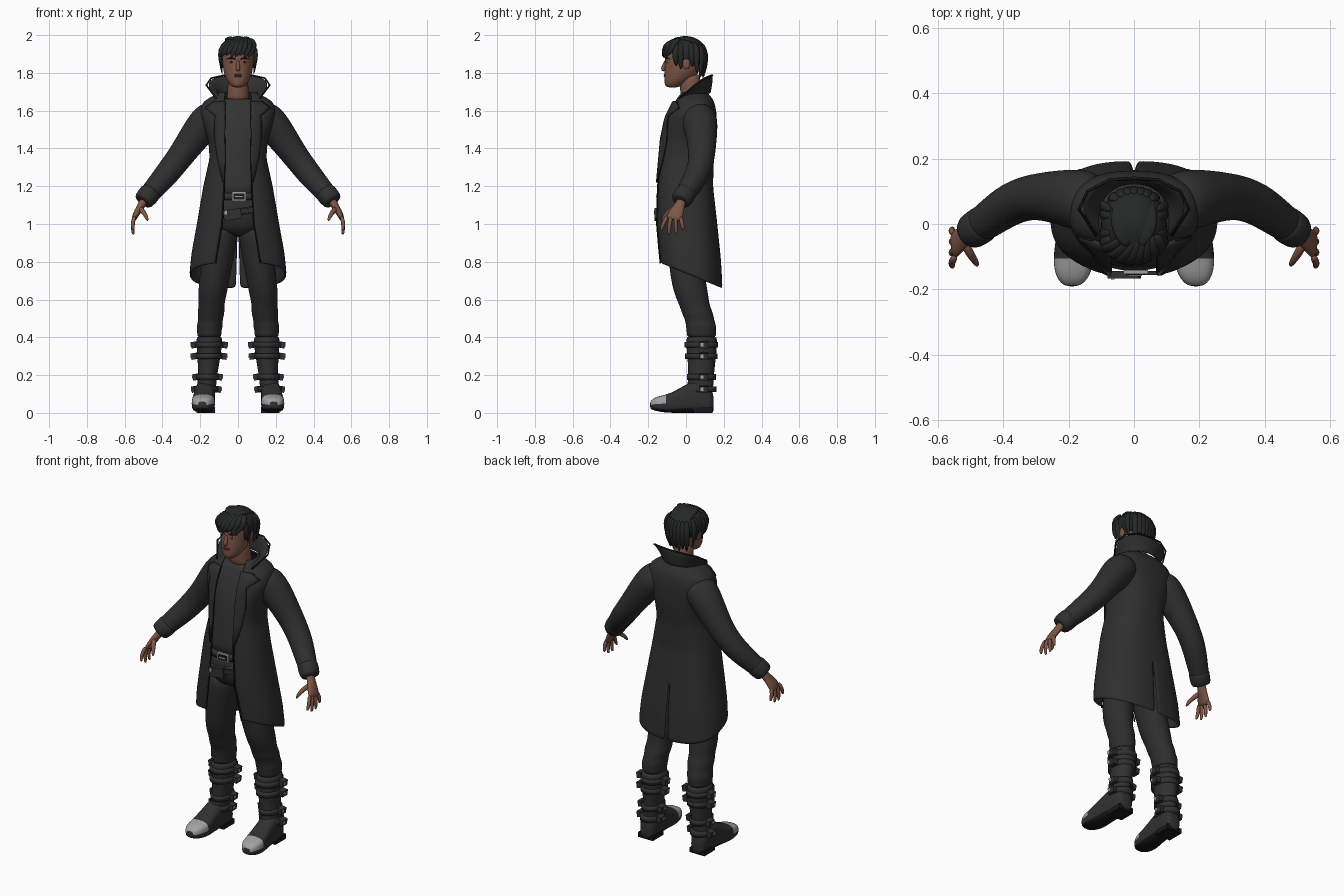
import bpy, bmesh, math
from mathutils import Vector, Matrix

if "Cube" in bpy.data.objects:
    bpy.data.objects.remove(bpy.data.objects["Cube"])


def material(name, r, g=None, b=None):
    m = bpy.data.materials.new(name)
    m.use_nodes = True
    col = (r, r if g is None else g, r if b is None else b, 1)
    m.diffuse_color = col
    bsdf = m.node_tree.nodes["Principled BSDF"]
    bsdf.inputs["Base Color"].default_value = col
    bsdf.inputs["Roughness"].default_value = 0.8
    return m


COAT = material("coat charcoal", 0.028)
SHIRT = material("shirt grey", 0.033)
TROUSER = material("trouser charcoal", 0.026)
BOOT = material("boot leather", 0.030)
HAIR = material("hair black", 0.019, 0.020, 0.020)
SKIN = material("skin brown", 0.21, 0.092, 0.062)
TRIM = material("dark trim", 0.009)
METAL = material("pale metal", 0.36)
LIP = material("lip brown", 0.16, 0.058, 0.046)
EYE = material("eye white", 0.42)


def finish(name, bm, mats, mirror=False, sub=0, thick=0, smooth=True, rule=None):
    bmesh.ops.recalc_face_normals(bm, faces=bm.faces)
    for f in bm.faces:
        f.smooth = smooth
        if rule:
            f.material_index = rule(f.calc_center_median())
    me = bpy.data.meshes.new(name)
    bm.to_mesh(me)
    bm.free()
    for m in mats:
        me.materials.append(m)
    ob = bpy.data.objects.new(name, me)
    bpy.context.collection.objects.link(ob)
    if mirror:
        ob.modifiers.new("mirror", 'MIRROR')
    if thick:
        s = ob.modifiers.new("thickness", 'SOLIDIFY')
        s.thickness, s.offset = thick, 0
    if sub:
        s = ob.modifiers.new("smooth", 'SUBSURF')
        s.levels = s.render_levels = sub
    return ob


def loft(name, rings, mats, closed=True, **kw):
    """Bridge rows of points; closed rows become capped tubes."""
    bm = bmesh.new()
    rows = [[bm.verts.new(p) for p in r] for r in rings]
    n = len(rows[0])
    for a, b in zip(rows, rows[1:]):
        for i in range(n if closed else n - 1):
            j = (i + 1) % n
            bm.faces.new((a[i], a[j], b[j], b[i]))
    if closed:
        bm.faces.new(rows[0])
        bm.faces.new(rows[-1])
    return finish(name, bm, mats, **kw)


def ellipses(name, keys, mat, n=20, **kw):
    """Loft of horizontal ellipses given as z, centre x, centre y, radius x, radius y."""
    angs = [2 * math.pi * i / n for i in range(n)]
    return loft(name, [[(cx + rx * math.sin(a), cy - ry * math.cos(a), z) for a in angs]
                       for z, cx, cy, rx, ry in keys], [mat], **kw)


def tube(name, pts, radii, mat, ref=(0, 1, 0), n=12, **kw):
    """Tube along points; a radius pair gives (across, along ref)."""
    pts = [Vector(p) for p in pts]
    rings = []
    for i, p in enumerate(pts):
        d = pts[min(i + 1, len(pts) - 1)] - pts[max(i - 1, 0)]
        u = d.cross(Vector(ref)).normalized()
        v = d.cross(u).normalized()
        r = radii[i] if isinstance(radii, (list, tuple)) else radii
        a, b = r if isinstance(r, tuple) else (r, r)
        rings.append([p + u * a * math.cos(t) + v * b * math.sin(t)
                      for t in (2 * math.pi * k / n for k in range(n))])
    return loft(name, rings, [mat], **kw)


def box(name, loc, size, mat, rot=0, **kw):
    bm = bmesh.new()
    m = Matrix.Translation(loc) @ Matrix.Rotation(rot, 4, 'Y') @ Matrix.Diagonal((*size, 1))
    bmesh.ops.create_cube(bm, size=1, matrix=m)
    return finish(name, bm, [mat], smooth=False, **kw)


def ball(name, loc, size, mat, keep=None, **kw):
    bm = bmesh.new()
    bmesh.ops.create_uvsphere(bm, u_segments=28, v_segments=18, radius=1,
                              matrix=Matrix.Translation(loc) @ Matrix.Diagonal((*size, 1)))
    if keep:
        bad = [f for f in bm.faces if not keep(f.calc_center_median())]
        bmesh.ops.delete(bm, geom=bad, context='FACES')
    return finish(name, bm, [mat], **kw)


def spow(v, p):
    return math.copysign(abs(v) ** p, v)


# Torso sections: z, half width, front y, back y, half opening
BODY = [(1.70, .085, -.03, .10, .065), (1.675, .125, -.045, .125, .07), (1.645, .185, -.06, .145, .07),
        (1.58, .195, -.095, .157, .072), (1.50, .172, -.12, .157, .073), (1.45, .152, -.13, .155, .073),
        (1.35, .144, -.14, .142, .072), (1.2, .178, -.15, .137, .074), (1.0, .212, -.155, .16, .085),
        (.8, .24, -.147, .18, .105), (.65, .252, -.14, .188, .12)]
P = 0.8


def section(z):
    for a, b in zip(BODY, BODY[1:]):
        if z >= b[0]:
            k = (a[0] - z) / (a[0] - b[0])
            return [p + (q - p) * k for p, q in zip(a, b)][1:]
    return BODY[-1][1:]


def around(z, t, rx, yf, yb):
    return (rx * spow(math.sin(t), P), (yf + yb) / 2 - (yb - yf) / 2 * spow(math.cos(t), P), z)


def front_y(x, z):
    rx, yf, yb, gap = section(z)
    t = math.asin(min(1, (x / rx) ** (1 / P)))
    return around(z, t, rx, yf, yb)[1]


# Coat: half shell with sloping hem and a back slit, mirrored
rows = []
for z in [1.70, 1.675, 1.645, 1.61] + [1.58 - .93 * i / 24 for i in range(25)]:
    rx, yf, yb, gap = section(z)
    t0 = math.asin((gap / rx) ** (1 / P))
    row = []
    for i in range(25):
        x, y, _ = around(z, t0 + (math.pi - t0) * i / 24, rx, yf, yb)
        if i == 24:
            x = max(0, .98 - z) * .03
        hem = .795 - .135 * (y + .14) / .328
        row.append((x, y, z if z > 1 else 1 - (1 - z) * (1 - hem) / .35))
    rows.append(row)
loft("coat", rows, [COAT], closed=False, mirror=True, thick=.012, sub=1)
tube("coat_edge_trim", [Vector(r[0]) + Vector((-.002, -.006, 0)) for r in rows[2:]], .004, TRIM,
     n=6, ref=(1, 0, 0), mirror=True)

# Lapels with notch
outer = [(1.65, .125), (1.615, .172), (1.575, .118), (1.54, .122), (1.45, .122), (1.35, .108), (1.22, .078)]
lap = [[(x, front_y(x, z) - .013, z) for x in (g + (w - g) * i / 5 for i in range(6))]
       for z, w in outer for g in [section(z)[3] - .003]]
loft("lapel", lap, [COAT], closed=False, mirror=True, thick=.008)
tube("lapel_trim", [r[-1] for r in lap], .004, TRIM, n=6, mirror=True)

# Flared standing collar
low = [(.07, -.065, 1.64), (.105, .0, 1.67), (.105, .07, 1.685), (.06, .118, 1.69), (0, .128, 1.69)]
top = [(.115, -.035, 1.665), (.168, .045, 1.735), (.142, .10, 1.772), (.075, .135, 1.787), (0, .14, 1.787)]
mid = [(Vector(a) * .55 + Vector(b) * .45) * 1 - Vector((.008, 0, 0)) * (a[0] > 0) for a, b in zip(low, top)]
loft("collar", [low, mid, top], [COAT], closed=False, mirror=True, thick=.013, sub=2)
tube("collar_trim", top, .005, TRIM, n=6, ref=(0, 0, 1), mirror=True)

# Sleeves and cuffs
tube("sleeve", [(.10, .06, 1.575), (.15, .07, 1.56), (.20, .08, 1.505), (.275, .085, 1.40), (.33, .08, 1.325),
                (.385, .058, 1.255), (.45, .01, 1.18), (.50, -.025, 1.125)],
     [.075, .098, .09, .075, .069, .066, .057, .05], COAT, n=16, mirror=True, sub=2)
tube("cuff", [(.455, .006, 1.175), (.462, .001, 1.167), (.502, -.027, 1.122), (.505, -.029, 1.118)],
     [.052, .06, .056, .045], COAT, n=16, mirror=True, sub=1)

# Shirt, hips and belts
angles = [2 * math.pi * i / 32 for i in range(32)]
shirt = [[around(1.668, t, .07, -.035, .09) for t in angles]]
for z in (1.645, 1.6, 1.5, 1.4, 1.3, 1.2, 1.13):
    rx, yf, yb, g = section(z)
    shirt.append([around(z, t, rx - .025, yf + .016, yb - .02) for t in angles])
loft("shirt", shirt, [SHIRT], sub=1)
loft("hips", [[around(z, t, rx, yf, yb) for t in angles] for z, rx, yf, yb in
              ((1.17, .135, -.125, .1), (1.05, .15, -.132, .11), (.98, .145, -.122, .11), (.93, .08, -.07, .08))],
     [TROUSER], sub=1)
for name, zc, tilt in (("belt", 1.145, 0), ("hip_belt", 1.065, .16)):
    loft(name, [[(x, y, z + tilt * x) for x, y, z in (around(zc + h, t, .152, -.142, .112) for t in angles)]
                for h in (-.018, .018)], [BOOT])
box("buckle_frame", (.005, -.147, 1.148), (.075, .012, .05), METAL)
box("buckle_centre", (.005, -.152, 1.146), (.058, .009, .032), TRIM)
box("buckle_pin", (.005, -.157, 1.146), (.04, .005, .007), METAL)
box("belt_pouch", (-.03, -.155, 1.05), (.095, .022, .055), BOOT, rot=-.15)
box("pouch_stud", (-.065, -.167, 1.06), (.012, .006, .022), METAL)
box("belt_tail", (.045, -.150, 1.07), (.07, .012, .028), TROUSER, rot=-.15)

# Trousers with bunched folds at the knee
ellipses("trouser_leg", [
    (1.0, .085, 0, .085, .11), (.9, .096, 0, .088, .105), (.8, .11, .005, .085, .097), (.7, .126, .012, .08, .092),
    (.62, .137, .03, .076, .09), (.57, .14, .045, .067, .08), (.53, .143, .06, .074, .084), (.49, .146, .073, .064, .077),
    (.46, .15, .08, .071, .082), (.43, .152, .082, .063, .078), (.39, .152, .082, .068, .08)],
    TROUSER, mirror=True, sub=2)

# Boots: shaft, foot with pale toe cap and dark sole
shaft = [(.41, .152, .083, .066, .079), (.39, .152, .083, .07, .083), (.34, .152, .083, .066, .081),
         (.28, .155, .083, .06, .075), (.2, .16, .08, .05, .068), (.13, .168, .075, .052, .07), (.07, .172, .07, .05, .068)]
ellipses("boot_shaft", shaft, BOOT, mirror=True, sub=1)
foot = []
for y, w, b, t in ((.147, .03, 0, .09), (.135, .045, 0, .13), (.09, .053, 0, .17), (.04, .054, .0, .17), (-.02, .056, .0, .14),
                   (-.07, .061, 0, .11), (-.105, .062, .001, .097), (-.14, .058, .006, .09),
                   (-.17, .046, .013, .079), (-.192, .022, .022, .06)):
    foot.append([(.178 - y * .06 + w * spow(math.sin(a), .75), y, b + (t - b) * (.5 - .5 * spow(math.cos(a), .6)))
                 for a in (2 * math.pi * i / 24 for i in range(24))])
loft("boot_foot", foot, [BOOT, METAL, TRIM], mirror=True, sub=1,
     rule=lambda c: 2 if c.z < .022 else 1 if c.y < -.1 and c.z > .045 else 0)
box("boot_heel", (.172, .09, .015), (.098, .1, .03), TRIM, mirror=True)
for z, cx, rx, ry, reach in ((.36, .152, .066, .081, .08), (.30, .154, .062, .077, .078),
                             (.19, .161, .051, .069, .062), (.125, .168, .054, .072, .062)):
    ellipses("boot_strap", [(z + h, cx, .081, rx + .008, ry + .008) for h in (-.015, .015)], BOOT, n=24, mirror=True)
    for side in (-1, 1):
        box("strap_buckle", (cx + side * reach, .095, z), (.034, .045, .034), BOOT, rot=side * .15, mirror=True)
        box("buckle_plate", (cx + side * (reach + .017), .085, z), (.006, .014, .018), METAL, mirror=True)

# Hands
tube("palm", [(.49, -.015, 1.14), (.51, -.032, 1.10), (.533, -.05, 1.065), (.55, -.062, 1.03), (.552, -.064, 1.02)],
     [(.024, .026), (.021, .027), (.019, .04), (.015, .046), (.008, .04)], SKIN, mirror=True, sub=1)
for name, yk, ym, yt, zt in (("index_finger", -.098, -.118, -.13, .965), ("middle_finger", -.076, -.088, -.09, .943),
                             ("ring_finger", -.053, -.055, -.052, .945), ("little_finger", -.031, -.022, -.015, .967)):
    tube(name, [(.546, yk, 1.045), (.559, ym, 1.005), (.556, yt, zt + .01), (.553, yt, zt)],
         [.012, .0115, .009, .005], SKIN, n=10, mirror=True, sub=1)
tube("thumb", [(.52, -.055, 1.085), (.502, -.09, 1.065), (.485, -.115, 1.04), (.478, -.128, 1.015)],
     [.016, .014, .011, .006], SKIN, ref=(1, 0, 0), n=10, mirror=True, sub=1)

# Neck, head and face
ellipses("neck", [(1.64, 0, .035, .07, .065), (1.68, 0, .028, .056, .055), (1.76, 0, .02, .055, .058),
                  (1.80, 0, .02, .05, .055)], SKIN, sub=1)
ellipses("head", [(1.722, 0, -.072, .024, .03), (1.737, 0, -.062, .044, .052), (1.77, 0, -.036, .066, .08),
                  (1.81, 0, -.02, .078, .094), (1.86, 0, -.012, .084, .101), (1.91, 0, -.008, .086, .102),
                  (1.95, 0, 0, .075, .09), (1.98, 0, 0, .045, .055)], SKIN, n=24, sub=2)
tube("nose", [(0, -.106, 1.87), (0, -.114, 1.845), (0, -.122, 1.822), (0, -.117, 1.808)],
     [.007, .009, .014, .01], SKIN, ref=(1, 0, 0), sub=1)
ball("eye", (.035, -.1, 1.857), (.014, .007, .0055), EYE, mirror=True)
ball("iris", (.035, -.1035, 1.857), (.006, .006, .0055), TRIM, mirror=True)
tube("eyebrow", [(.014, -.109, 1.874), (.035, -.105, 1.879), (.06, -.085, 1.874)], [.003, .0045, .002],
     HAIR, n=8, mirror=True)
for z in (1.782, 1.79):
    ball("lip", (0, -.111, z), (.021, .007, .0048), LIP)
ball("ear", (.086, .002, 1.85), (.009, .02, .03), SKIN, mirror=True)

# Hair: cap plus swept locks
ball("hair_cap", (0, -.003, 1.903), (.101, .112, .092), HAIR,
     keep=lambda c: c.z > (1.91 if c.y < -.055 else 1.872 if c.y < .015 else 1.80))


def lock(pts, width, ref):
    tube("hair_lock", pts, [(width * .6, .008), (width, .013), (width * .9, .011), (.003, .003)], HAIR,
         ref=ref, n=10, sub=1)


def rim(x):
    return -.122 * math.sqrt(max(.05, 1 - (x / .112) ** 2))


for i in range(8):
    x = -.083 + .024 * i
    tip = max(-.098, x - .03)
    lock([(x * .4 + .03, -.03, 1.984), (x * .9 + .01, rim(x) * .85, 1.958), (x - .008, rim(x) - .001, 1.918),
          (tip, rim(tip) - .002, 1.875 + .008 * (i % 3))], .021, (x * .8, -.1, 0.03))
for s in (-1, 1):
    for y, z in ((-.055, 1.835), (-.03, 1.815), (.03, 1.83), (.055, 1.79)):
        lock([(s * .07, y * .8, 1.965), (s * .097, y, 1.92), (s * .094, y, 1.87), (s * .083, y + .004, z)], .02, (s, 0, 0))
    lock([(s * .015, -.07, 1.976), (s * .045, -.02, 1.985), (s * .05, .04, 1.972), (s * .04, .10, 1.92)], .028, (0, 0, 1))
for i in range(7):
    x = -.066 + .022 * i
    y = .112 * math.sqrt(1 - (x / .115) ** 2)
    lock([(x * .8, y * .8, 1.955), (x, y - .004, 1.90), (x * .95, y - .008, 1.83),
          (x * .8, y - .022, 1.765 + .012 * (i % 2))], .02, (x, y, 0))
